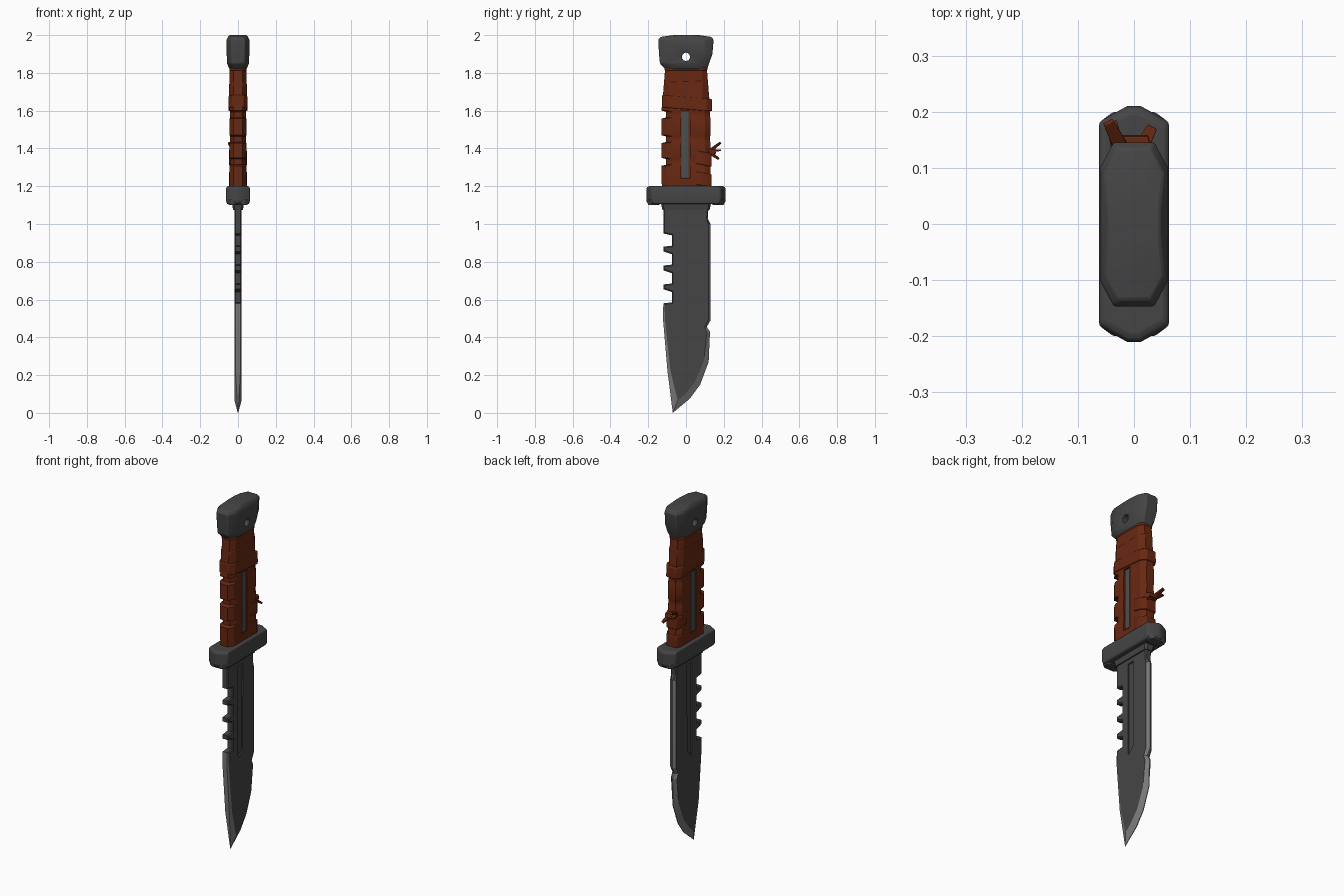
import bpy, bmesh, math
from mathutils import Vector

cube = bpy.data.objects.get("Cube")
if cube:
    bpy.data.objects.remove(cube, do_unlink=True)


def material(name, rgb):
    m = bpy.data.materials.new(name)
    m.use_nodes = True
    m.diffuse_color = (*rgb, 1)
    m.node_tree.nodes["Principled BSDF"].inputs["Base Color"].default_value = (*rgb, 1)
    return m


STEEL = material("dark steel", (0.06, 0.06, 0.06))
EDGE = material("ground edge", (0.19, 0.19, 0.19))
GRIP = material("red brown leather", (0.14, 0.021, 0.006))
INLAY = material("grey inlay", (0.075, 0.078, 0.078))


def finish(name, bm, mats, bevel=0, angle=30):
    bmesh.ops.recalc_face_normals(bm, faces=bm.faces)
    mesh = bpy.data.meshes.new(name)
    bm.to_mesh(mesh)
    bm.free()
    for m in mats:
        mesh.materials.append(m)
    ob = bpy.data.objects.new(name, mesh)
    bpy.context.collection.objects.link(ob)
    if bevel:
        mod = ob.modifiers.new("soft edges", "BEVEL")
        mod.width, mod.segments, mod.limit_method = bevel, 2, "ANGLE"
    bpy.ops.object.select_all(action="DESELECT")
    ob.select_set(True)
    bpy.context.view_layer.objects.active = ob
    if mats:
        bpy.ops.object.shade_smooth_by_angle(angle=math.radians(angle))
    return ob


def skin(bm, rings):
    """Join equal rings of points into a closed solid; returns the side faces."""
    loops = [[bm.verts.new(p) for p in r] for r in rings]
    sides = []
    for a, b in zip(loops, loops[1:]):
        for i in range(len(a)):
            j = (i + 1) % len(a)
            sides.append(bm.faces.new((a[i], a[j], b[j], b[i])))
    bm.faces.new(loops[0][::-1])
    bm.faces.new(loops[-1])
    return sides


def loft(name, sections, mat, cx, cy, bevel=0, tilt=0):
    """Stack chamfered rectangles: each section is z, half width, y back, y front."""
    rings = []
    for z, h, y0, y1 in sections:
        ring = [(h, y0 + cy), (h, y1 - cy), (h - cx, y1), (cx - h, y1),
                (-h, y1 - cy), (-h, y0 + cy), (cx - h, y0), (h - cx, y0)]
        rings.append([(x, y, z + tilt * y) for x, y in ring])
    bm = bmesh.new()
    skin(bm, rings)
    return finish(name, bm, [mat], bevel)


def prism(name, outline, x0, x1, mats=()):
    bm = bmesh.new()
    skin(bm, [[(x, y, z) for y, z in outline] for x in (x0, x1)])
    return finish(name, bm, mats)


def cut(target, cutter):
    cutter.hide_render = True
    mod = target.modifiers.new("cut", "BOOLEAN")
    mod.operation, mod.solver, mod.object = "DIFFERENCE", "EXACT", cutter
    bpy.context.view_layer.objects.active = target
    while target.modifiers.find(mod.name) > 0:
        bpy.ops.object.modifier_move_up(modifier=mod.name)
    bpy.ops.object.modifier_apply(modifier=mod.name)
    bpy.data.objects.remove(cutter, do_unlink=True)


# Blade outline: y, z, grind width, half thickness at the rim
outline = [(-0.07, 0, 0.034, 0.001), (0.02, 0.075, 0.034, 0.002), (0.075, 0.15, 0.03, 0.002),
           (0.12, 0.27, 0.026, 0.002), (0.127, 0.43, 0.016, 0.003), (0.11, 0.455, 0.01, 0.005),
           (0.13, 0.49, 0.012, 0.003), (0.13, 1.0, 0.012, 0.003), (0.115, 1.03, 0.006, 0.012),
           (0.12, 1.1, 0.006, 0.014), (-0.12, 1.1, 0.006, 0.014), (-0.12, 0.95, 0.007, 0.014)]
for i in range(4):
    top = 0.94 - 0.1 * i
    outline += [(-0.075, top, 0.006, 0.014), (-0.075, top - 0.055, 0.006, 0.014),
                (-0.12, top - 0.06, 0.007, 0.014)]
    if i < 3:
        outline.append((-0.12, top - 0.085, 0.007, 0.014))
outline += [(-0.122, 0.5, 0.01, 0.014), (-0.098, 0.22, 0.016, 0.013)]


def inner(points):
    """Offset the outline inwards by each point's grind width."""
    result = []
    for i, p in enumerate(points):
        here = Vector(p[:2])
        d1 = (here - Vector(points[i - 1][:2])).normalized()
        d2 = (Vector(points[(i + 1) % len(points)][:2]) - here).normalized()
        n1, n2 = Vector((-d1.y, d1.x)), Vector((-d2.y, d2.x))
        result.append(here + (n1 + n2) / (1 + n1.dot(n2)) * p[2])
    return result


HALF = 0.019
face = inner(outline)
bm = bmesh.new()
sides = skin(bm, [[(-HALF, *p) for p in face], [(-p[3], p[0], p[1]) for p in outline],
                  [(p[3], p[0], p[1]) for p in outline], [(HALF, *p) for p in face]])
for f in sides:
    c = f.calc_center_median()
    if c.z < 0.56 or (c.y > 0.12 and c.z < 1.0):
        f.material_index = 1
blade = finish("blade", bm, [STEEL, EDGE], angle=15)

# Long groove on both blade faces
groove = [(-0.022, 0.51), (0.014, 0.55), (0.018, 1.05), (-0.026, 1.05), (-0.026, 0.54)]
for s in (1, -1):
    cut(blade, prism("groove_cutter", groove, s * 0.012, s * 0.05))

# Collar and pointed crossguard
loft("blade_collar", [(1.075, 0.026, -0.125, 0.125), (1.12, 0.034, -0.135, 0.135)],
     STEEL, 0.01, 0.01)
loft("crossguard", [(1.105, 0.058, -0.2, 0.2), (1.12, 0.0625, -0.21, 0.21),
                    (1.19, 0.0625, -0.21, 0.21), (1.2, 0.058, -0.2, 0.2)],
     STEEL, 0.05, 0.028, 0.006)
for s in (1, -1):
    ends = sorted((s * 0.14, s * 0.2))
    loft("guard_end", [(1.1, 0.05, *ends), (1.13, 0.058, *ends)], STEEL, 0.02, 0.015, 0.004)

# Grip with finger notches along its front
sections = [(1.19, 0.044, -0.128, 0.13)]
for z in (1.32, 1.44, 1.57):
    sections += [(z - 0.012, 0.044, -0.13, 0.13), (z - 0.006, 0.042, -0.105, 0.128),
                 (z + 0.024, 0.042, -0.105, 0.128), (z + 0.03, 0.044, -0.13, 0.13)]
sections += [(1.68, 0.044, -0.122, 0.122), (1.83, 0.044, -0.11, 0.11)]
grip = loft("grip", sections, GRIP, 0.02, 0.03)
slot = [(-0.03, 1.24), (0.02, 1.24), (0.02, 1.6), (-0.03, 1.6)]
plate = [(-0.024, 1.246), (0.014, 1.246), (0.014, 1.594), (-0.024, 1.594)]
for s in (1, -1):
    cut(grip, prism("slot_cutter", slot, s * 0.036, s * 0.07))
    prism("grip_inlay", plate, s * 0.035, s * 0.041, [INLAY])

# Leather wraps around the grip
for z, high, half, back, front, tilt in ((1.705, 0.1, 0.048, -0.117, 0.117, 0.04),
                                         (1.64, 0.065, 0.051, -0.127, 0.138, -0.08),
                                         (1.82, 0.015, 0.047, -0.114, 0.114, 0)):
    loft("grip_wrap", [(z - high / 2, half, back, front), (z + high / 2, half - 0.002, back, front)],
         GRIP, 0.02, 0.03, 0.005, tilt)
for z in (1.25, 1.36):
    loft("back_wrap", [(z - 0.03, 0.047, 0.03, 0.136), (z + 0.04, 0.047, 0.03, 0.136)],
         GRIP, 0.015, 0.03, 0.004, -0.2)


# Knot with loose strap ends
def strap(name, start, end, r0, r1):
    a, b = Vector(start), Vector(end)
    turn = (b - a).to_track_quat("Z", "Y")
    bm = bmesh.new()
    skin(bm, [[p + turn @ Vector((r * u, r * v, 0)) for u, v in
               ((1, 0.5), (-1, 0.5), (-1, -0.5), (1, -0.5))] for p, r in ((a, r0), (b, r1))])
    finish(name, bm, [GRIP], 0.002)


strap("knot", (0, 0.12, 1.38), (0, 0.157, 1.385), 0.034, 0.025)
strap("strap_end_upper", (-0.02, 0.13, 1.39), (-0.046, 0.182, 1.43), 0.014, 0.009)
strap("strap_end_middle", (-0.03, 0.14, 1.39), (-0.04, 0.183, 1.39), 0.012, 0.009)
strap("strap_end_lower", (0.01, 0.13, 1.375), (0.032, 0.172, 1.345), 0.014, 0.009)

# Pommel with a lanyard hole
pommel = loft("pommel", [(1.82, 0.046, -0.11, 0.112), (1.85, 0.058, -0.138, 0.122),
                         (1.9, 0.06, -0.143, 0.14), (1.975, 0.06, -0.147, 0.146),
                         (1.99, 0.053, -0.135, 0.135), (2.0, 0.046, -0.065, 0.07)],
              STEEL, 0.024, 0.045, 0.004)
ring = [(0.022 * math.cos(k * math.tau / 12), 1.885 + 0.022 * math.sin(k * math.tau / 12))
        for k in range(12)]
cut(pommel, prism("hole_cutter", ring, -0.1, 0.1))
